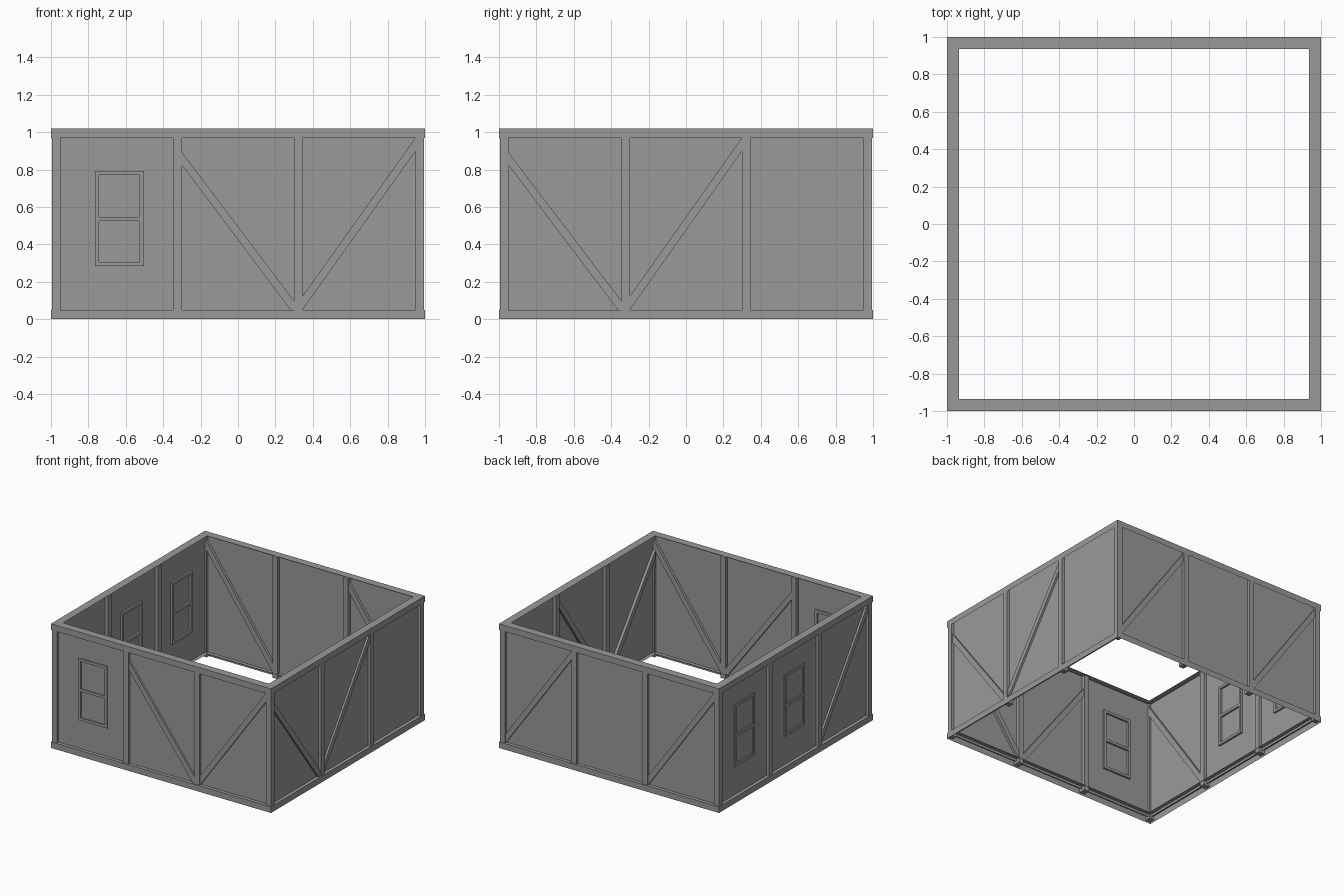
import bpy, bmesh
from math import pi
from mathutils import Matrix

if "Cube" in bpy.data.objects:
    bpy.data.objects.remove(bpy.data.objects["Cube"])

grey = bpy.data.materials.new("grey")
grey.diffuse_color = (0.32, 0.32, 0.32, 1)
grey.use_nodes = True
grey.node_tree.nodes["Principled BSDF"].inputs["Base Color"].default_value = grey.diffuse_color

def finish(name, bm):
    bmesh.ops.recalc_face_normals(bm, faces=bm.faces)
    me = bpy.data.meshes.new(name)
    bm.to_mesh(me)
    bm.free()
    me.materials.append(grey)
    ob = bpy.data.objects.new(name, me)
    bpy.context.collection.objects.link(ob)
    return ob

def square_ring(name, section, closed=False):
    """Sweep a (distance from centre, z) section round the four walls."""
    bm = bmesh.new()
    corners = [(-1, -1), (1, -1), (1, 1), (-1, 1)]
    v = [[bm.verts.new((sx * r, sy * r, z)) for r, z in section] for sx, sy in corners]
    n = len(section)
    for i in range(4):
        a, b = v[i], v[(i + 1) % 4]
        for j in range(n if closed else n - 1):
            k = (j + 1) % n
            bm.faces.new((a[j], b[j], b[k], a[k]))
    return finish(name, bm)

def slab(name, pts, outer, inner, turn):
    """Outline in wall coordinates (u, z), given depth, turned to wall number."""
    bm = bmesh.new()
    f = [bm.verts.new((u, -outer, z)) for u, z in pts]
    b = [bm.verts.new((u, -inner, z)) for u, z in pts]
    n = len(pts)
    bm.faces.new(f)
    bm.faces.new(b[::-1])
    for i in range(n):
        j = (i + 1) % n
        bm.faces.new((f[i], b[i], b[j], f[j]))
    bm.transform(Matrix.Rotation(turn * pi / 2, 4, 'Z'))
    return finish(name, bm)

def rect(name, u0, u1, z0, z1, outer, inner, turn):
    return slab(name, [(u0, z0), (u1, z0), (u1, z1), (u0, z1)], outer, inner, turn)

def window(name, u, turn):
    """Frame with a middle rail, standing proud on both faces of the wall."""
    w, z0, z1, t = 0.131, 0.285, 0.793, 0.022
    d = (0.982, 0.95, turn)
    rect(name + "_jamb_a", u - w, u - w + t, z0, z1, *d)
    rect(name + "_jamb_b", u + w - t, u + w, z0, z1, *d)
    for part, z in (("sill", z0), ("rail", 0.524), ("head", z1 - t)):
        rect(name + "_" + part, u - w + t, u + w - t, z, z + t, *d)

# Plates are open channels: an outer face and a top ledge
square_ring("bottom_plate", [(1.0, 0.0), (1.0, 0.05), (0.935, 0.05)])
square_ring("top_plate", [(1.0, 0.97), (1.0, 1.02), (0.935, 1.02)])
# Thin plaster infill
square_ring("wall_panels", [(0.972, 0.03), (0.972, 1.01), (0.966, 1.01), (0.966, 0.03)], True)

# The three bays of every wall and what fills them
bays = [(-0.95, -0.345), (-0.30, 0.30), (0.345, 0.95)]
walls = {
    "front": ["window", "falling", "rising"],
    "right": ["falling", "rising", None],
    "back": ["rising", None, "rising"],
    "left": ["window", "window", "rising"],
}

for turn, (side, fill) in enumerate(walls.items()):
    # Corner post and two intermediate posts
    rect(side + "_corner_post", -0.995, -0.95, 0.012, 1.01, 0.995, 0.95, turn)
    for i, u in enumerate((-0.345, 0.30)):
        rect(f"{side}_post_{i}", u, u + 0.045, 0.012, 1.01, 0.995, 0.938, turn)
    # Braces and windows
    for i, ((a, b), kind) in enumerate(zip(bays, fill)):
        name = f"{side}_{kind}_{i}"
        if kind == "rising":
            slab(name, [(a, 0.05), (b, 0.90), (b, 0.972), (a, 0.123)], 0.988, 0.944, turn)
        elif kind == "falling":
            slab(name, [(a, 0.825), (b - 0.02, 0.05), (b, 0.05), (b, 0.098), (a, 0.893)],
                 0.988, 0.944, turn)
        elif kind == "window":
            window(name, (a + b) / 2 + 0.013, turn)
